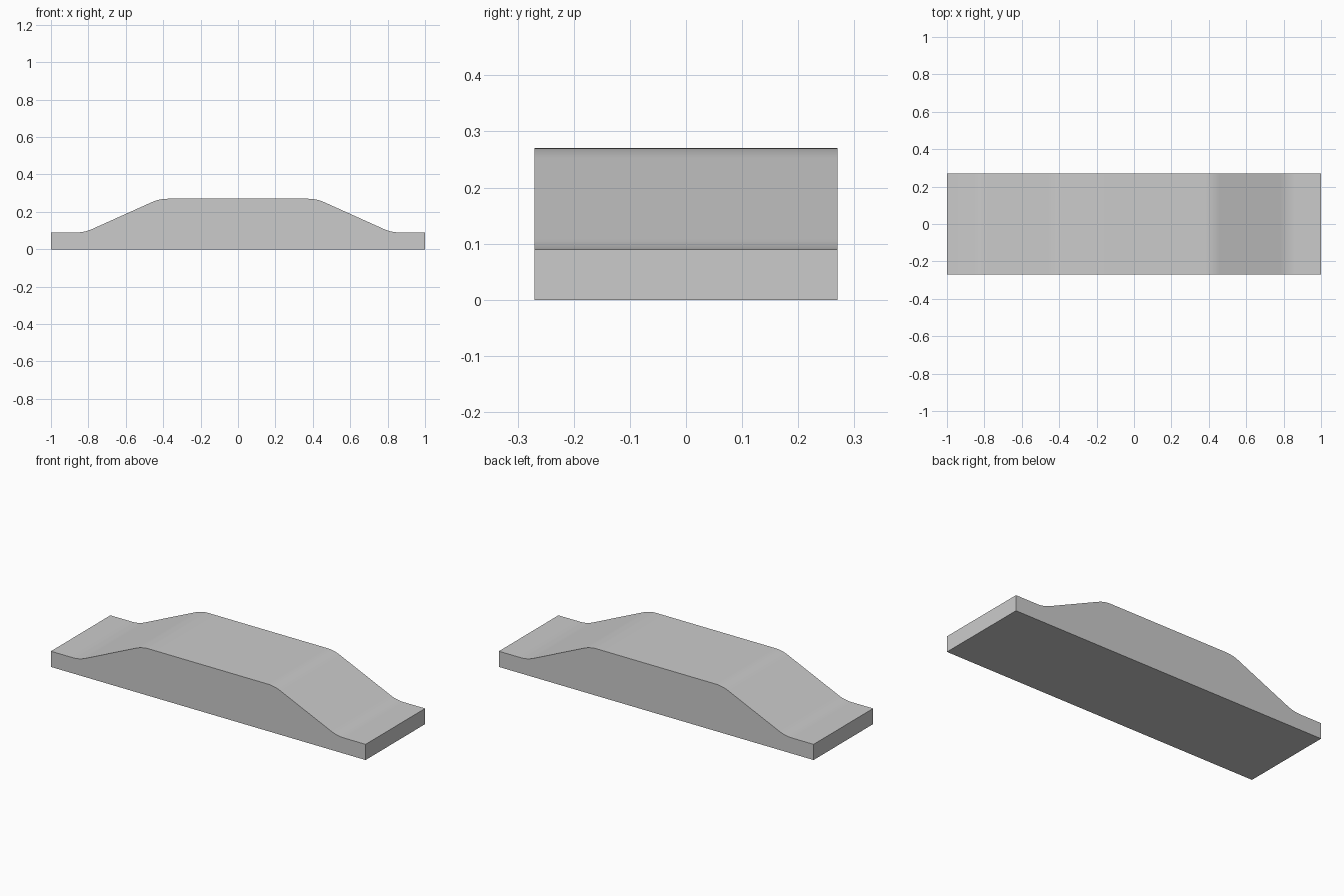
import bpy, bmesh
from math import tan, atan2, cos, sin, pi
from mathutils import Vector

cube = bpy.data.objects.get("Cube")
if cube:
    bpy.data.objects.remove(cube, do_unlink=True)

HALF_WIDTH = 0.27
LOW, HIGH = 0.09, 0.27
RADIUS, STEPS = 0.2, 8

# Plain grey material
grey = bpy.data.materials.new("plain_grey")
grey.use_nodes = True
colour = (0.6, 0.6, 0.6, 1)
grey.diffuse_color = colour
grey.node_tree.nodes["Principled BSDF"].inputs["Base Color"].default_value = colour


def fillet(before, corner, after):
    """Points of the arc that rounds a corner between two straight runs."""
    a, b = (before - corner).normalized(), (after - corner).normalized()
    half = a.angle(b) / 2
    start, end = corner + a * RADIUS / tan(half), corner + b * RADIUS / tan(half)
    centre = corner + (a + b).normalized() * RADIUS / sin(half)
    first, last = (atan2(*(p - centre).yx) for p in (start, end))
    turn = (last - first + pi) % (2 * pi) - pi
    angles = [first + turn * i / STEPS for i in range(STEPS + 1)]
    return [centre + RADIUS * Vector((cos(t), sin(t))) for t in angles]


# Side profile: flat ends, rounded ramps and a level top
corners = [Vector(p) for p in ((-1, LOW), (-0.82, LOW), (-0.42, HIGH),
                               (0.42, HIGH), (0.82, LOW), (1, LOW))]
profile = [Vector((-1, 0)), corners[0]]
for i in range(1, len(corners) - 1):
    profile += fillet(*corners[i - 1:i + 2])
profile += [corners[-1], Vector((1, 0))]

# Extrude the profile across the width
bm = bmesh.new()
face = bm.faces.new([bm.verts.new((p.x, -HALF_WIDTH, p.y)) for p in profile])
side = bmesh.ops.extrude_face_region(bm, geom=[face], use_keep_orig=True)
moved = [v for v in side["geom"] if isinstance(v, bmesh.types.BMVert)]
bmesh.ops.translate(bm, verts=moved, vec=(0, 2 * HALF_WIDTH, 0))
bmesh.ops.recalc_face_normals(bm, faces=bm.faces)
mesh = bpy.data.meshes.new("ramp_block")
bm.to_mesh(mesh)
bm.free()
mesh.materials.append(grey)
ramp = bpy.data.objects.new("ramp_block", mesh)
bpy.context.collection.objects.link(ramp)

# Smooth the rounded bends, keep the outer edges sharp
bpy.ops.object.select_all(action="DESELECT")
ramp.select_set(True)
bpy.context.view_layer.objects.active = ramp
bpy.ops.object.shade_smooth_by_angle(angle=pi / 6)
